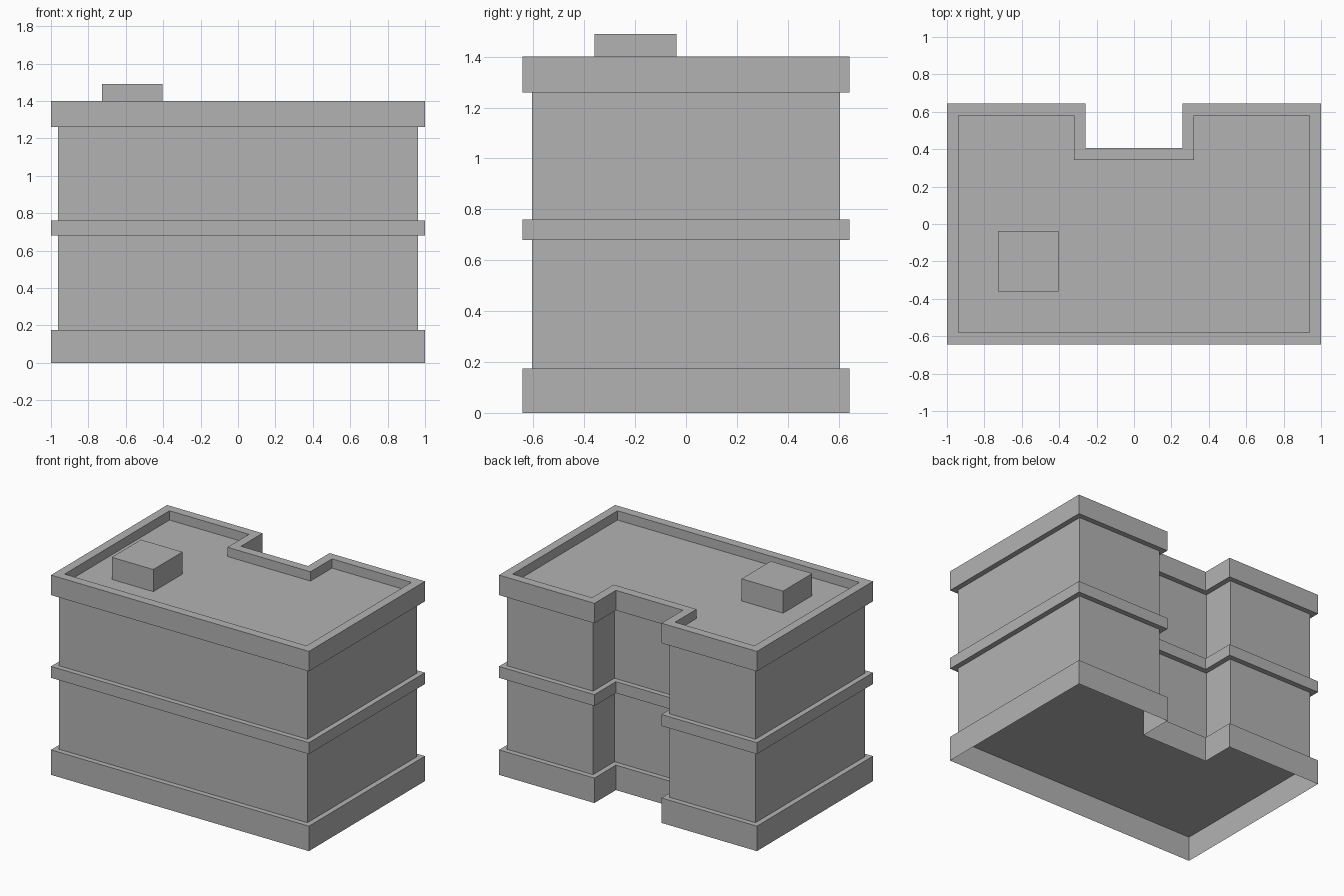
import bpy
import bmesh

cube = bpy.data.objects.get("Cube")
if cube:
    bpy.data.objects.remove(cube, do_unlink=True)

# One plain grey for the whole building
GREY = (0.45, 0.45, 0.45, 1)
grey = bpy.data.materials.new("plain grey")
grey.use_nodes = True
grey.diffuse_color = GREY
grey.node_tree.nodes["Principled BSDF"].inputs["Base Color"].default_value = GREY

HALF_X, HALF_Y = 1.0, 0.643
NOTCH_X, NOTCH_Y = 0.26, 0.405
WALL_INSET = 0.037
ROOF_Z = 1.335


def footprint(inset=0.0):
    """Rectangular plan with a notch in the back, anticlockwise from above."""
    x, y = HALF_X - inset, HALF_Y - inset
    nx, ny = NOTCH_X + inset, NOTCH_Y - inset
    return [(-x, -y), (x, -y), (x, y), (nx, y), (nx, ny), (-nx, ny), (-nx, y), (-x, y)]


def prism(name, outline, z0, z1, open_bottom=False, open_top=False, rim=0.0, sink=0.0):
    """Extrude an outline upwards, with an optional sunken top inside a rim."""
    bm = bmesh.new()
    low = [bm.verts.new((x, y, z0)) for x, y in outline]
    high = [bm.verts.new((x, y, z1)) for x, y in outline]
    n = len(outline)
    for i in range(n):
        j = (i + 1) % n
        bm.faces.new((low[i], low[j], high[j], high[i]))
    if not open_bottom:
        bm.faces.new(low[::-1])
    if not open_top:
        top = bm.faces.new(high)
        bm.normal_update()
        if rim:
            bmesh.ops.inset_region(bm, faces=[top], thickness=rim, use_even_offset=True)
            # Extrude the inner face straight down for the recessed roof
            result = bmesh.ops.extrude_discrete_faces(bm, faces=[top])
            bmesh.ops.translate(bm, verts=result["faces"][0].verts, vec=(0, 0, -sink))
    bm.normal_update()
    mesh = bpy.data.meshes.new(name)
    bm.to_mesh(mesh)
    bm.free()
    mesh.materials.append(grey)
    obj = bpy.data.objects.new(name, mesh)
    bpy.context.collection.objects.link(obj)
    return obj


# Plinth, hollow underneath
prism("plinth", footprint(), 0, 0.175, open_bottom=True)

# Walls of the two storeys, set back from the bands
for name, z0, z1 in (("lower_walls", 0.175, 0.68), ("upper_walls", 0.76, 1.26)):
    prism(name, footprint(WALL_INSET), z0, z1, open_bottom=True, open_top=True)

# Band between the storeys
prism("middle_band", footprint(), 0.68, 0.76)

# Parapet with a recessed flat roof
prism("parapet_and_roof", footprint(), 1.26, 1.4, rim=0.062, sink=1.4 - ROOF_Z)

# Roof box
left, right, front, back = -0.727, -0.405, -0.36, -0.037
prism("roof_box", [(left, front), (right, front), (right, back), (left, back)],
      ROOF_Z, 1.49, open_bottom=True)
